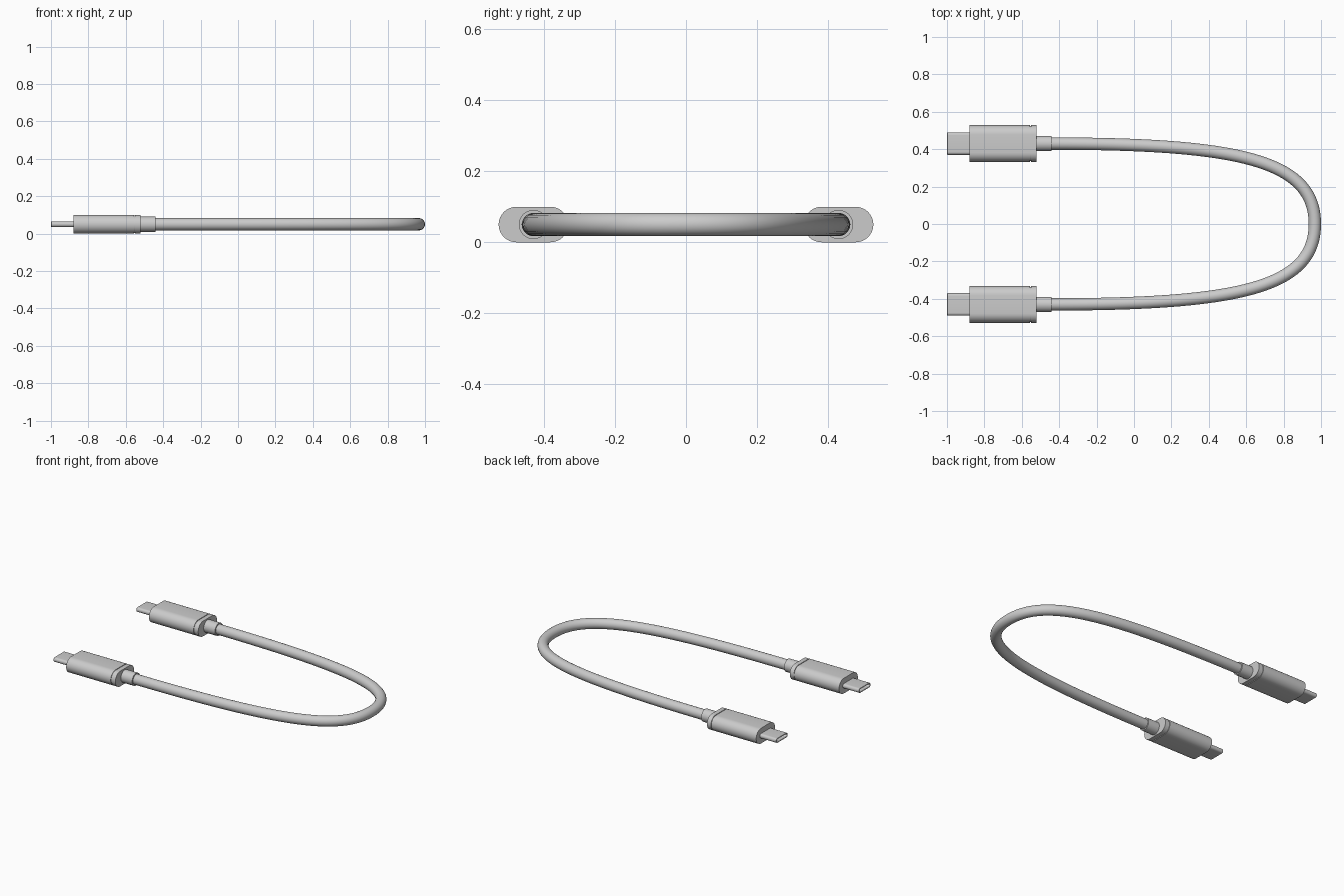
import bpy, bmesh
from math import sin, cos, pi, radians

if "Cube" in bpy.data.objects:
    bpy.data.objects.remove(bpy.data.objects["Cube"])

Z, Y = 0.05, 0.43          # height and sideways offset of each connector
SEG = 16                   # segments per half circle


def smooth(obj):
    bpy.ops.object.select_all(action='DESELECT')
    obj.select_set(True)
    bpy.context.view_layer.objects.active = obj
    bpy.ops.object.shade_smooth_by_angle(angle=radians(35))


def stadium(x, half_w, r):
    """Rounded slot outline in the YZ plane."""
    pts = []
    for side in (0, 1):
        for i in range(SEG + 1):
            a = -pi / 2 + side * pi + pi * i / SEG
            off = (half_w - r) * (1 if side == 0 else -1)
            pts.append((x, Y + off + r * cos(a), Z + r * sin(a)))
    return pts


def circle(x, r):
    n = 2 * SEG + 2
    return [(x, Y + r * cos(2 * pi * i / n), Z + r * sin(2 * pi * i / n))
            for i in range(n)]


def loft(name, rings):
    """Skin a row of rings, cap both ends and mirror to the other connector."""
    bm = bmesh.new()
    loops = [[bm.verts.new(p) for p in ring] for ring in rings]
    for a, b in zip(loops, loops[1:]):
        for i in range(len(a)):
            j = (i + 1) % len(a)
            bm.faces.new((a[i], a[j], b[j], b[i]))
    bm.faces.new(loops[0])
    bm.faces.new(loops[-1])
    bmesh.ops.recalc_face_normals(bm, faces=bm.faces)
    mesh = bpy.data.meshes.new(name)
    bm.to_mesh(mesh)
    bm.free()
    obj = bpy.data.objects.new(name, mesh)
    bpy.context.collection.objects.link(obj)
    smooth(obj)
    mod = obj.modifiers.new("mirror", 'MIRROR')
    mod.use_axis = (False, True, False)
    mod.use_mirror_merge = False
    return obj


# connector housings with a thin seam near the cable end
loft("connector_housing", [stadium(x, 0.098 - d, 0.05 - d) for x, d in (
    (-0.88, 0), (-0.556, 0), (-0.556, 0.004), (-0.551, 0.004),
    (-0.551, 0), (-0.522, 0))])

# hollow plug tips
loft("plug_tip", [stadium(-0.89, 0.054, 0.009), stadium(-0.998, 0.054, 0.009),
                  stadium(-1.0, 0.056, 0.011), stadium(-1.0, 0.058, 0.013),
                  stadium(-0.998, 0.06, 0.015), stadium(-0.87, 0.06, 0.015)])

# strain relief collars
loft("strain_relief", [circle(-0.53, 0.041), circle(-0.44, 0.041)])

# U-shaped cable
curve = bpy.data.curves.new("cable", 'CURVE')
curve.dimensions = '3D'
curve.bevel_depth = 0.033
curve.bevel_resolution = 8
curve.resolution_u = 40
curve.use_fill_caps = True
spline = curve.splines.new('BEZIER')
spline.bezier_points.add(2)
path = [((-0.6, Y), (-0.46, Y), (0.55, Y)),
        ((0.967, 0.345), (0.967, 0), (0.967, -0.345)),
        ((0.55, -Y), (-0.46, -Y), (-0.6, -Y))]
for point, (left, co, right) in zip(spline.bezier_points, path):
    point.handle_left_type = point.handle_right_type = 'FREE'
    point.co = (*co, Z)
    point.handle_left = (*left, Z)
    point.handle_right = (*right, Z)
cable = bpy.data.objects.new("cable", curve)
bpy.context.collection.objects.link(cable)
bpy.ops.object.select_all(action='DESELECT')
cable.select_set(True)
bpy.context.view_layer.objects.active = cable
bpy.ops.object.convert(target='MESH')
smooth(bpy.context.view_layer.objects.active)
